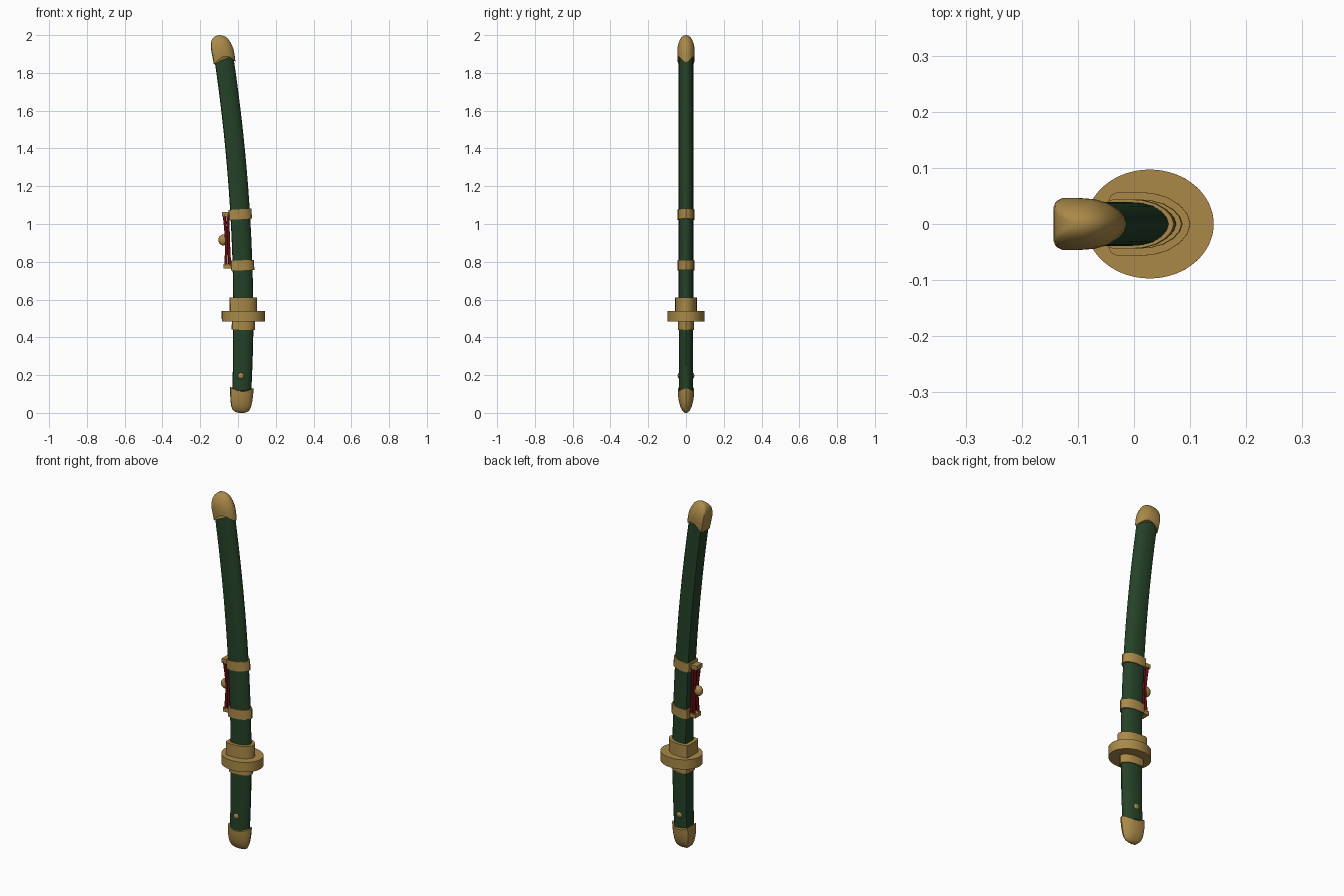
import bpy, bmesh, math
from mathutils import Vector

if "Cube" in bpy.data.objects:
    bpy.data.objects.remove(bpy.data.objects["Cube"], do_unlink=True)


def material(name, rgb):
    m = bpy.data.materials.new(name)
    m.use_nodes = True
    m.diffuse_color = (*rgb, 1)
    m.node_tree.nodes["Principled BSDF"].inputs["Base Color"].default_value = (*rgb, 1)
    return m


GOLD = material("aged gold", (0.40, 0.25, 0.065))
GREEN = material("dark green lacquer", (0.018, 0.054, 0.021))
RED = material("deep red cord", (0.13, 0.004, 0.006))

# Cross-section: flat on the -x side, rounded on the +x side
HALF = [(-1, 0), (-1, .7), (-.94, .9), (-.78, 1), (-.3, 1), (.1, .96),
        (.45, .83), (.75, .58), (.93, .3), (1, 0)]
SECTION = HALF + [(u, -v) for u, v in HALF[-2:0:-1]]
ROUND = [(math.cos(a * math.pi / 32), math.sin(a * math.pi / 32)) for a in range(0, 64)]


def axis(z):
    """x of the curved centre line at height z"""
    return 0.028 - 0.054 * (z - 0.5) ** 2


def finish(obj, mat, angle=35):
    obj.data.materials.append(mat)
    bpy.ops.object.select_all(action='DESELECT')
    obj.select_set(True)
    bpy.context.view_layer.objects.active = obj
    bpy.ops.object.shade_smooth_by_angle(angle=math.radians(angle))
    return obj


def loft(name, rings, mat, section=SECTION, tilt=True):
    """Rings are (z, half width x, half depth y, arch of the edge, shift in x)."""
    bm = bmesh.new()
    loops = []
    for z, hx, hy, arch, shift in rings:
        slope = 0.108 * (z - 0.5) if tilt else 0
        cx = axis(z) + shift
        loops.append([bm.verts.new((cx + u * hx, v * hy,
                                    z + u * hx * slope + arch * (1 - u * u)))
                      for u, v in section])
    n = len(section)
    for a, b in zip(loops, loops[1:]):
        for i in range(n):
            j = (i + 1) % n
            bm.faces.new((a[i], a[j], b[j], b[i]))
    bm.faces.new(loops[0])
    bm.faces.new(loops[-1])
    bmesh.ops.recalc_face_normals(bm, faces=bm.faces)
    mesh = bpy.data.meshes.new(name)
    bm.to_mesh(mesh)
    bm.free()
    obj = bpy.data.objects.new(name, mesh)
    bpy.context.collection.objects.link(obj)
    return finish(obj, mat)


def prism(name, z0, z1, hx, hy, section=SECTION, tilt=True):
    return loft(name, [(z0, hx, hy, 0, 0), (z1, hx, hy, 0, 0)], GOLD, section, tilt)


# Grip and curved scabbard
loft("grip", [(0.08 + i * 0.06, 0.05 + 0.0006 * i, 0.038, 0, 0) for i in range(8)], GREEN)
loft("scabbard", [(0.5 + i * 0.07, 0.053 - 0.00015 * i, 0.039, 0, 0)
                  for i in range(21)], GREEN)

# Rounded end caps with arched lips
loft("scabbard_tip", [(1.85, .057, .044, .038, 0), (1.885, .058, .046, .025, 0),
                      (1.92, .058, .046, .01, -.002), (1.95, .053, .042, .004, -.005),
                      (1.973, .045, .033, .003, -.008), (1.987, .034, .023, .003, -.01),
                      (1.995, .021, .013, .002, -.011), (1.999, .007, .004, 0, -.011)], GOLD)
loft("pommel", [(0, .012, .003, 0, 0), (.004, .03, .012, 0, 0), (.014, .044, .021, 0, 0),
                (.035, .053, .031, 0, 0), (.065, .058, .038, -.003, 0),
                (.1, .061, .042, -.01, 0), (.135, .062, .043, -.022, 0)], GOLD)

# Guard with its collars
prism("lower_collar", 0.44, 0.49, 0.061, 0.043)
prism("guard", 0.485, 0.54, 0.114, 0.097, ROUND, False)
prism("upper_collar", 0.535, 0.61, 0.073, 0.057, tilt=False)

# Scabbard bands
prism("lower_band", 0.755, 0.808, 0.062, 0.044)
prism("upper_band", 1.025, 1.078, 0.061, 0.044)


def ball(name, loc, scale, mat):
    bpy.ops.mesh.primitive_uv_sphere_add(segments=24, ring_count=12, location=loc)
    obj = bpy.context.object
    obj.name = name
    obj.scale = scale
    return finish(obj, mat, 60)


def box(name, loc, size, mat):
    bpy.ops.mesh.primitive_cube_add(size=1, location=loc)
    obj = bpy.context.object
    obj.name = name
    obj.scale = size
    bevel = obj.modifiers.new("soft_edges", 'BEVEL')
    bevel.width = 0.004
    bevel.segments = 2
    return finish(obj, mat)


def cord(name, points, radius, mat):
    curve = bpy.data.curves.new(name, 'CURVE')
    curve.dimensions = '3D'
    curve.bevel_depth = radius
    curve.bevel_resolution = 2
    curve.use_fill_caps = True
    spline = curve.splines.new('BEZIER')
    spline.bezier_points.add(len(points) - 1)
    for bp, p in zip(spline.bezier_points, points):
        bp.co = Vector(p)
        bp.handle_left_type = bp.handle_right_type = 'AUTO'
    obj = bpy.data.objects.new(name, curve)
    bpy.context.collection.objects.link(obj)
    curve.materials.append(mat)


# Cord mount on the flat side: clips, strands and a knob
for label, x, z in (("lower", -0.055, 0.777), ("upper", -0.064, 1.052)):
    box(label + "_cord_clip", (x, 0, z), (0.044, 0.05, 0.024), GOLD)
for side, s in (("front", -1), ("back", 1)):
    for depth, top, mid, low in (("outer", -.073, -.062, -.064), ("inner", -.053, -.05, -.044)):
        cord(f"{side}_{depth}_cord", [(top, s * .018, 1.05), (mid, s * .012, .915),
                                      (low, s * .018, .78)], 0.008, RED)
ball("cord_knob", (-0.078, 0, 0.915), (0.026, 0.02, 0.029), GOLD)

# Grip peg heads on both faces
for side, s in (("front", -1), ("back", 1)):
    ball(side + "_peg", (0.015, s * 0.036, 0.197), (0.016, 0.008, 0.016), GOLD)
